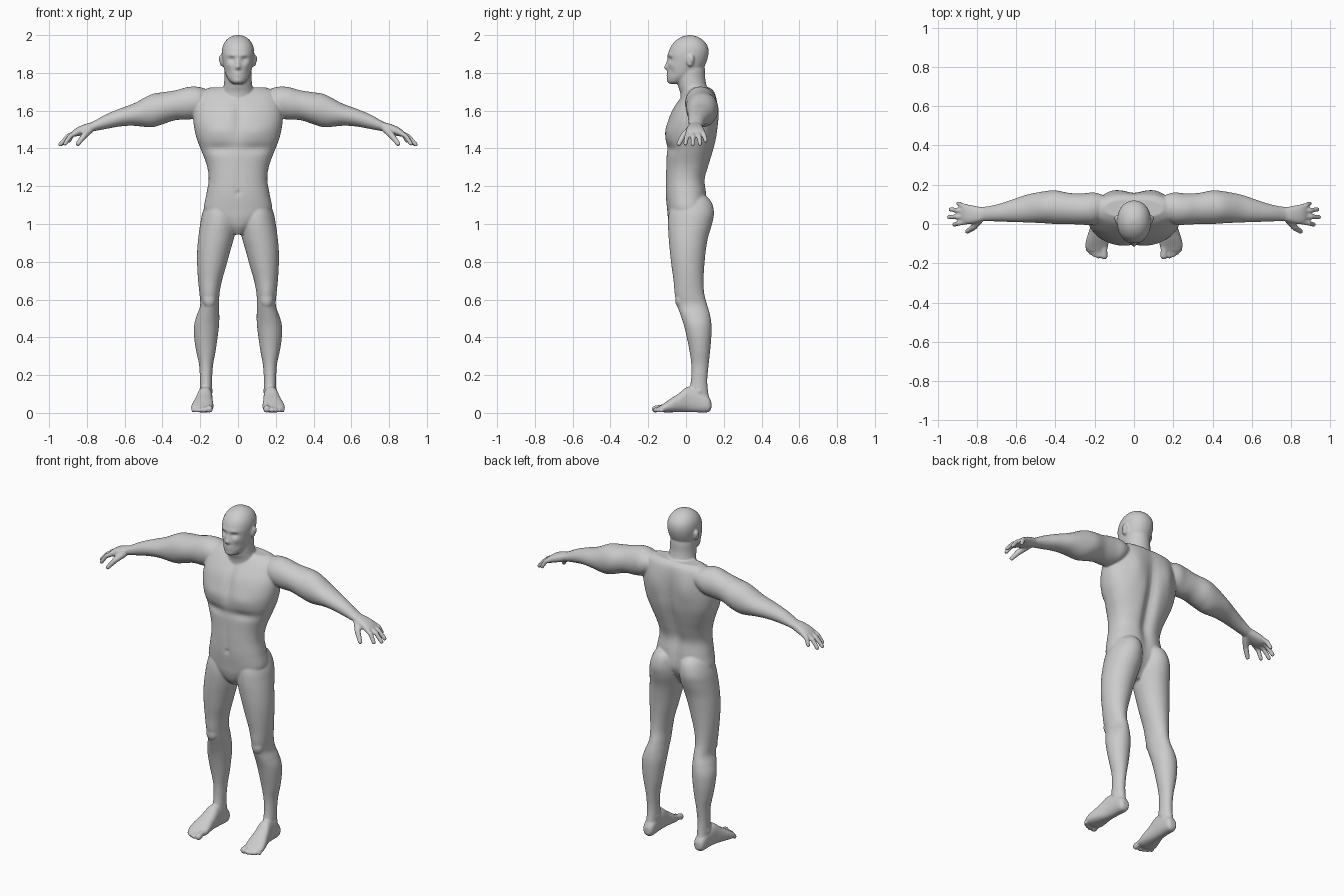
import bpy, math
from mathutils import Vector

verts, faces = [], []


def add(vs, fs, mirror):
    """Add a closed shell, and its mirror image for paired parts."""
    for s in ((1, -1) if mirror else (1,)):
        b = len(verts)
        verts.extend((x * s, y, z) for x, y, z in vs)
        faces.extend(tuple(b + i for i in (f if s > 0 else f[::-1])) for f in fs)


def spline(rows, steps=6):
    """Catmull-Rom resampling of section rows."""
    out = []
    for i in range(len(rows) - 1):
        p = [rows[max(0, min(len(rows) - 1, i + k))] for k in (-1, 0, 1, 2)]
        for j in range(steps):
            t = j / steps
            out.append([0.5 * (2 * b + (c - a) * t + (2 * a - 5 * b + 4 * c - d) * t * t
                               + (3 * b - a - 3 * c + d) * t ** 3) for a, b, c, d in zip(*p)])
    return out + [list(rows[-1])]


def loft(rows, axis, mirror=True, n=2.0, seg=48, bumps=()):
    """Rows are (position on axis, u0, u1, v0, v1) of rounded sections."""
    vs, fs = [], []
    rows = spline(rows)
    for t, u0, u1, v0, v1 in rows:
        for k in range(seg):
            a = 2 * math.pi * k / seg
            c, s = math.cos(a), math.sin(a)
            u = (u0 + u1) / 2 + (u1 - u0) / 2 * math.copysign(abs(c) ** (2 / n), c)
            v = (v0 + v1) / 2 + (v1 - v0) / 2 * math.copysign(abs(s) ** (2 / n), s)
            x, y, z = {'x': (t, u, v), 'y': (u, t, v), 'z': (u, v, t)}[axis]
            dy = 0
            for bx, bz, wx, wz, d, side in bumps:
                if s * side > 0:
                    dy += d * abs(s) ** 0.5 * math.exp(-((x - bx) / wx) ** 2 - ((z - bz) / wz) ** 2)
            vs.append((x, y + dy, z))
    m = len(rows)
    for i in range(m - 1):
        for k in range(seg):
            k2 = (k + 1) % seg
            fs.append((i * seg + k, i * seg + k2, (i + 1) * seg + k2, (i + 1) * seg + k))
    fs.append(tuple(range(seg))[::-1])
    fs.append(tuple((m - 1) * seg + k for k in range(seg)))
    if axis == 'y':
        fs = [f[::-1] for f in fs]
    add(vs, fs, mirror)


def ball(c, r):
    """Ellipsoid made from a short loft along z."""
    rows = []
    for i in range(9):
        a = math.pi * (i / 8 - 0.5) * 0.97
        k = math.cos(a)
        rows.append((c[2] + r[2] * math.sin(a), c[0] - r[0] * k, c[0] + r[0] * k,
                     c[1] - r[1] * k, c[1] + r[1] * k))
    loft(rows, 'z', seg=16)


def digit(points, radii):
    """Finger or toe: tapered tubes with round joints."""
    pts = [Vector(p) for p in points]
    for p, r in zip(pts, radii):
        ball(p, (r, r, r))
    for a, b, ra, rb in zip(pts, pts[1:], radii, radii[1:]):
        q = (b - a).to_track_quat('Z', 'Y')
        ring = [q @ Vector((math.cos(k * math.pi / 8), math.sin(k * math.pi / 8), 0)) for k in range(16)]
        vs = [tuple(a + o * ra) for o in ring] + [tuple(b + o * rb) for o in ring]
        fs = [(k, (k + 1) % 16, 16 + (k + 1) % 16, 16 + k) for k in range(16)]
        add(vs, fs + [tuple(range(16))[::-1], tuple(range(16, 32))], True)


def sym(rows):
    return [(z, -w, w, f, b) for z, w, f, b in rows]


# Torso, with chest, belly and spine relief
torso_relief = [(0, 1.36, .035, .24, -.028, 1), (0, 1.56, .022, .09, .014, -1),
                (0, 1.22, .02, .10, .004, -1), (0, 1.165, .012, .012, .008, -1),
                (.10, 1.40, .08, .025, .012, -1), (-.10, 1.40, .08, .025, .012, -1),
                (.10, 1.49, .08, .04, -.008, -1), (-.10, 1.49, .08, .04, -.008, -1),
                (.11, 1.58, .05, .09, .012, 1), (-.11, 1.58, .05, .09, .012, 1)]
loft(sym([(.945, .03, -.055, .04), (.985, .075, -.082, .07), (1.03, .14, -.095, .10),
          (1.075, .18, -.10, .115), (1.155, .168, -.108, .112), (1.235, .155, -.108, .105),
          (1.31, .165, -.105, .125), (1.39, .195, -.103, .148), (1.457, .22, -.108, .163),
          (1.53, .235, -.10, .168), (1.60, .235, -.075, .168), (1.66, .222, -.035, .162),
          (1.70, .20, .0, .15), (1.722, .15, .03, .128)]),
     'z', False, 2.3, 96, torso_relief)

# Neck
loft(sym([(1.62, .10, -.03, .13), (1.69, .088, -.03, .125), (1.73, .076, -.042, .11),
          (1.77, .072, -.05, .102), (1.82, .07, -.05, .10), (1.86, .06, -.04, .09)]), 'z', False)

# Head, with brow, eye, nose, mouth and chin relief
face = [(0, 1.846, .011, .024, -.012, -1), (0, 1.828, .016, .011, -.016, -1),
        (0, 1.798, .022, .006, -.007, -1), (0, 1.784, .018, .006, -.007, -1),
        (0, 1.791, .024, .003, .004, -1), (0, 1.76, .02, .012, -.006, -1)]
for s in (1, -1):
    face += [(s * .034, 1.872, .018, .011, .014, -1), (s * .034, 1.894, .03, .009, -.006, -1),
             (s * .048, 1.842, .016, .014, -.006, -1), (s * .05, 1.80, .014, .02, .006, -1)]
loft(sym([(1.742, .02, -.085, -.04), (1.752, .04, -.095, .0), (1.78, .06, -.098, .045),
          (1.81, .071, -.097, .08), (1.85, .08, -.096, .105), (1.90, .086, -.094, .119),
          (1.94, .081, -.08, .115), (1.97, .065, -.055, .094), (1.99, .041, -.024, .064),
          (2.0, .012, .01, .03)]), 'z', False, 2.15, 128, face)

# Ears
ball((.086, .022, 1.865), (.011, .02, .032))
ball((.092, .030, 1.874), (.010, .014, .022))

# Legs, from buttock to ankle
loft([(1.16, .045, .13, -.03, .09), (1.12, .016, .163, -.07, .133), (1.06, .007, .188, -.09, .148),
      (1.0, .006, .20, -.095, .138), (.93, .02, .21, -.092, .117), (.86, .04, .216, -.086, .105),
      (.78, .062, .216, -.077, .097), (.70, .085, .211, -.066, .093), (.63, .098, .204, -.06, .097),
      (.57, .10, .20, -.047, .113), (.52, .099, .217, -.03, .127), (.466, .10, .232, -.012, .135),
      (.40, .108, .232, .004, .134), (.33, .118, .222, .018, .128), (.254, .132, .206, .028, .12),
      (.18, .137, .202, .027, .113), (.12, .137, .202, .018, .116), (.06, .14, .202, .015, .125),
      (.02, .148, .195, .03, .12)], 'z')
ball((.152, -.03, .60), (.035, .028, .045))     # kneecap
ball((.17, .07, .115), (.038, .022, .024))      # ankle bones

# Feet
loft([(.134, .15, .19, .02, .06), (.115, .138, .203, .003, .09), (.06, .136, .208, .003, .125),
      (.01, .135, .215, .004, .138), (-.04, .133, .23, .004, .102), (-.08, .13, .243, .003, .076),
      (-.115, .132, .248, .003, .052), (-.14, .145, .235, .008, .036)], 'y', n=2.4)
for x, y, r in ((.152, -.162, .019), (.181, -.163, .0135), (.201, -.156, .0125),
                (.219, -.146, .012), (.236, -.13, .0115)):
    digit([(x, -.10, .03), (x, (y - .1) / 2, .028), (x, y, r + .001)], [r, r * .85, r])

# Arms, from shoulder to wrist
loft([(.14, .04, .14, 1.62, 1.70), (.20, .0, .16, 1.57, 1.724), (.26, -.004, .156, 1.553, 1.726),
      (.33, .0, .158, 1.55, 1.708), (.40, .0, .171, 1.528, 1.697), (.46, .004, .166, 1.512, 1.686),
      (.55, .008, .148, 1.52, 1.639), (.62, .01, .124, 1.517, 1.613), (.70, .013, .099, 1.503, 1.58),
      (.77, .015, .086, 1.49, 1.541), (.80, .018, .083, 1.486, 1.532)], 'x')

# Hands
loft([(.76, .018, .083, 1.493, 1.54), (.80, .006, .09, 1.478, 1.532), (.84, .0, .098, 1.467, 1.517),
      (.865, .002, .098, 1.463, 1.502), (.878, .015, .09, 1.465, 1.49)], 'x', n=2.4)
for y0, y1, x1, z1 in ((.012, -.003, .915, 1.425), (.038, .035, .941, 1.421),
                       (.064, .074, .934, 1.424), (.086, .104, .894, 1.441)):
    digit([(.85, y0, 1.487), (.5 * (.85 + x1) + .006, (y0 + y1) / 2, (1.487 + z1) / 2 + .01), (x1, y1, z1)],
          [.0145, .0128, .0115])
digit([(.785, .025, 1.50), (.815, -.015, 1.467), (.848, -.038, 1.424)], [.021, .0165, .0125])

# Fuse all parts into one smooth skin
mesh = bpy.data.meshes.new("body")
mesh.from_pydata(verts, [], faces)
body = bpy.data.objects.new("body", mesh)
bpy.context.collection.objects.link(body)
skin = bpy.data.materials.new("grey")
skin.diffuse_color = (0.6, 0.6, 0.6, 1)
mesh.materials.append(skin)
fuse = body.modifiers.new("fuse", 'REMESH')
fuse.mode = 'VOXEL'
fuse.voxel_size = 0.0055
fuse.use_smooth_shade = True
soften = body.modifiers.new("soften", 'SMOOTH')
soften.factor = 0.5
soften.iterations = 6
